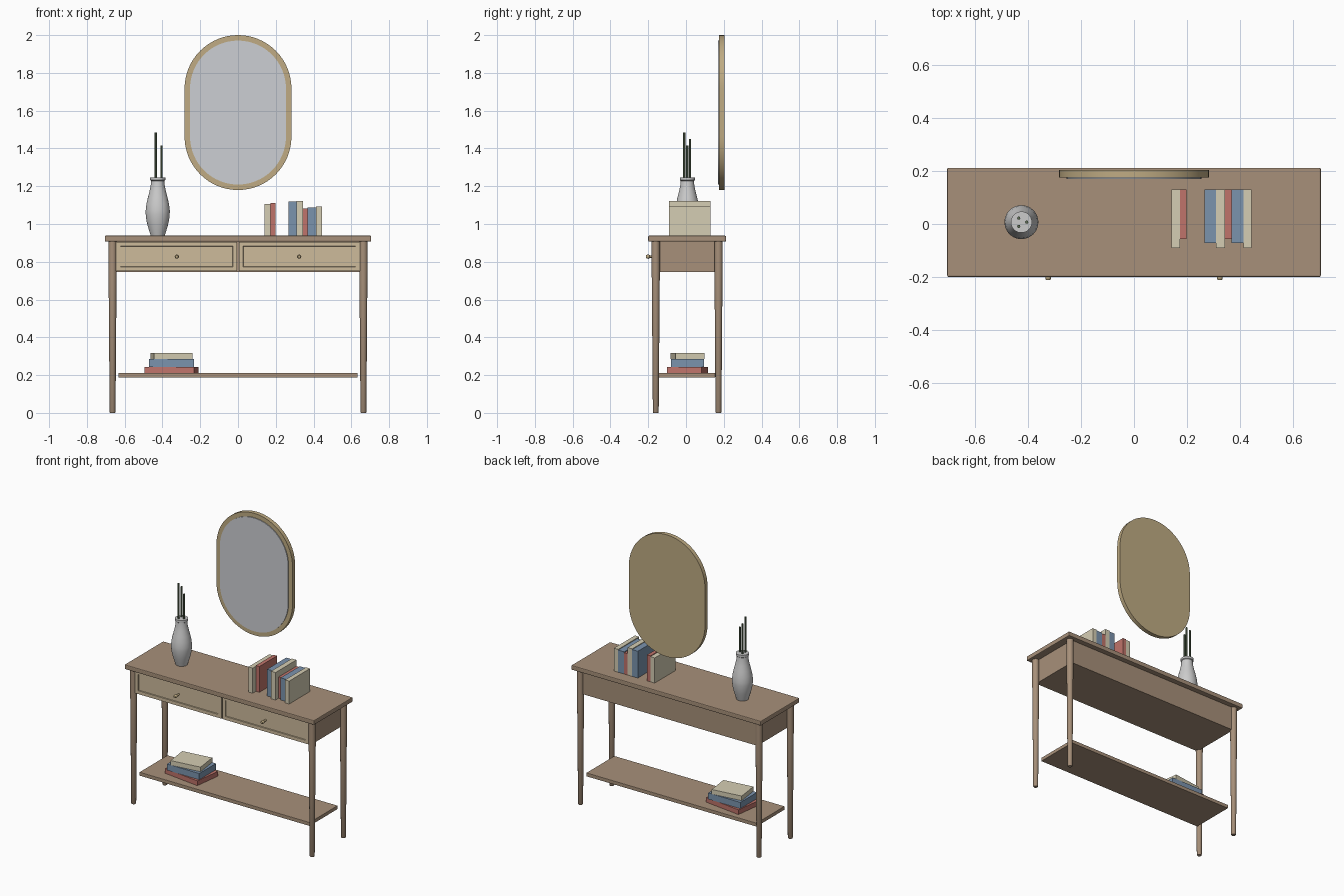
import bpy, bmesh, math
from mathutils import Matrix

if "Cube" in bpy.data.objects:
    bpy.data.objects.remove(bpy.data.objects["Cube"])


def mat(name, r, g, b):
    m = bpy.data.materials.new(name)
    m.diffuse_color = [(c / 255) ** 2.2 for c in (r, g, b)] + [1]
    m.use_nodes = True
    m.node_tree.nodes["Principled BSDF"].inputs["Base Color"].default_value = m.diffuse_color
    return m


WOOD = mat("wood", 166, 143, 121)
LIGHT = mat("light_wood", 204, 185, 154)
BRASS = mat("brass", 190, 170, 130)
GLASS = mat("glass", 203, 206, 210)
CERAMIC = mat("ceramic", 222, 222, 220)
GREEN = mat("stem_green", 92, 108, 84)
CREAM = mat("cream", 212, 204, 178)
RED = mat("red", 190, 115, 106)
BLUE = mat("blue", 122, 146, 172)
CY = 0.006   # centre line of the table in y


def finish(name, bm, material, bevel=0, smooth=False):
    bmesh.ops.recalc_face_normals(bm, faces=bm.faces)
    me = bpy.data.meshes.new(name)
    bm.to_mesh(me)
    bm.free()
    me.materials.append(material)
    ob = bpy.data.objects.new(name, me)
    bpy.context.collection.objects.link(ob)
    if bevel:
        mod = ob.modifiers.new("bevel", "BEVEL")
        mod.width, mod.segments = bevel, 2
    if smooth:
        bpy.ops.object.select_all(action="DESELECT")
        ob.select_set(True)
        bpy.context.view_layer.objects.active = ob
        bpy.ops.object.shade_smooth_by_angle(angle=math.radians(35))
    return ob


def box_mesh(x0, x1, y0, y1, z0, z1, turn=0):
    bm = bmesh.new()
    m = (Matrix.Translation(((x0 + x1) / 2, (y0 + y1) / 2, (z0 + z1) / 2))
         @ Matrix.Rotation(turn, 4, "Z")
         @ Matrix.Diagonal((x1 - x0, y1 - y0, z1 - z0, 1)))
    bmesh.ops.create_cube(bm, size=1, matrix=m)
    return bm


def box(name, dims, material, bevel=0, turn=0):
    return finish(name, box_mesh(*dims, turn), material, bevel)


def lathe(name, profile, loc, material, steps=32, axis=None):
    """Spin (radius, height) points around z, close both ends, then place."""
    bm = bmesh.new()
    rings = [[bm.verts.new((r * math.cos(2 * math.pi * i / steps),
                            r * math.sin(2 * math.pi * i / steps), z))
              for i in range(steps)] for r, z in profile]
    for a, b in zip(rings, rings[1:]):
        for i in range(steps):
            j = (i + 1) % steps
            bm.faces.new((a[i], a[j], b[j], b[i]))
    bm.faces.new(rings[0][::-1])
    bm.faces.new(rings[-1])
    m = Matrix.Translation(loc)
    if axis:
        m = m @ Matrix.Rotation(math.pi / 2, 4, axis)
    bmesh.ops.transform(bm, matrix=m, verts=bm.verts)
    return finish(name, bm, material, smooth=True)


def stadium(name, r, y0, y1, material, bevel=0):
    """Upright pill-shaped plate."""
    bm = bmesh.new()
    pts = []
    for zc, start in ((1.717, 0), (1.463, math.pi)):
        for i in range(33):
            a = start + math.pi * i / 32
            pts.append((r * math.cos(a), y1, zc + r * math.sin(a)))
    face = bm.faces.new([bm.verts.new(p) for p in pts])
    ext = bmesh.ops.extrude_face_region(bm, geom=[face], use_keep_orig=True)
    for v in ext["geom"]:
        if isinstance(v, bmesh.types.BMVert):
            v.co.y = y0
    return finish(name, bm, material, smooth=True)


# table top, apron and lower shelf
box("table_top", (-0.705, 0.705, -0.2, 0.212, 0.907, 0.938), WOOD, 0.005)
box("apron", (-0.655, 0.655, -0.16, 0.178, 0.747, 0.907), WOOD)
box("lower_shelf", (-0.633, 0.633, -0.143, 0.155, 0.188, 0.212), WOOD, 0.002)

# tapered round legs
for sx, side in ((-1, "left"), (1, "right")):
    for sy, end in ((-1, "front"), (1, "back")):
        lathe(f"{end}_{side}_leg",
              [(0.013, 0), (0.0155, 0.004), (0.021, 0.7), (0.022, 0.75), (0.022, 0.908)],
              (sx * 0.664, CY + sy * 0.166, 0), WOOD, 24)

# drawers with recessed panels and knobs
for s, side in ((-1, "left"), (1, "right")):
    a, b = sorted((s * 0.004, s * 0.645))
    bm = box_mesh(a, b, -0.172, -0.158, 0.751, 0.905)
    bm.normal_update()
    front = min(bm.faces, key=lambda f: f.calc_center_median().y)
    bmesh.ops.inset_region(bm, faces=[front], thickness=0.032)
    bmesh.ops.inset_region(bm, faces=[front], thickness=0.002, depth=-0.006)
    finish(f"{side}_drawer_front", bm, LIGHT)
    lathe(f"{side}_knob", [(0.006, 0), (0.006, 0.024), (0.01, 0.028), (0.011, 0.034),
                           (0.010, 0.042), (0.007, 0.046)],
          (s * 0.324, -0.166, 0.827), BRASS, 20, "X")

# wall mirror
stadium("mirror_frame", 0.283, 0.175, 0.203, BRASS)
stadium("mirror_glass", 0.254, 0.170, 0.18, GLASS)

# vase with three stems
lathe("vase", [(0.037, 0.938), (0.044, 0.96), (0.053, 0.99), (0.060, 1.02), (0.0635, 1.05),
               (0.064, 1.07), (0.060, 1.105), (0.052, 1.14), (0.043, 1.175), (0.037, 1.205),
               (0.035, 1.228), (0.040, 1.232), (0.040, 1.247)],
      (-0.425, 0.007, 0), CERAMIC, 40)
for i, (x, y, top) in enumerate(((-0.435, -0.009, 1.484), (-0.405, 0.007, 1.415),
                                 (-0.435, 0.022, 1.45))):
    lathe(f"stem_{i + 1}", [(0.006, 1.2), (0.006, top)], (x, y, 0), GREEN, 10)

# upright books: left, right, front, top
books = [(0.141, 0.173, -0.091, 1.107, CREAM), (0.173, 0.199, -0.057, 1.112, RED),
         (0.267, 0.309, -0.072, 1.118, BLUE), (0.309, 0.343, -0.091, 1.123, CREAM),
         (0.343, 0.368, -0.057, 1.081, RED), (0.368, 0.413, -0.072, 1.087, BLUE),
         (0.413, 0.444, -0.091, 1.092, CREAM)]
for i, (x0, x1, y0, top, m) in enumerate(books):
    box(f"upright_book_{i + 1}", (x0, x1, y0, 0.131, 0.938, top), m)

# stacked books on the shelf: width, depth, bottom, top, turn
stack = [(0.266, 0.185, 0.212, 0.244, -0.13, RED), (0.24, 0.177, 0.244, 0.286, 0, BLUE),
         (0.206, 0.154, 0.286, 0.317, 0.13, CREAM)]
for i, (w, d, z0, z1, t, m) in enumerate(stack):
    box(f"stacked_book_{i + 1}", (-0.352 - w / 2, -0.352 + w / 2, 0.008 - d / 2, 0.008 + d / 2,
                                  z0, z1), m, turn=t)
